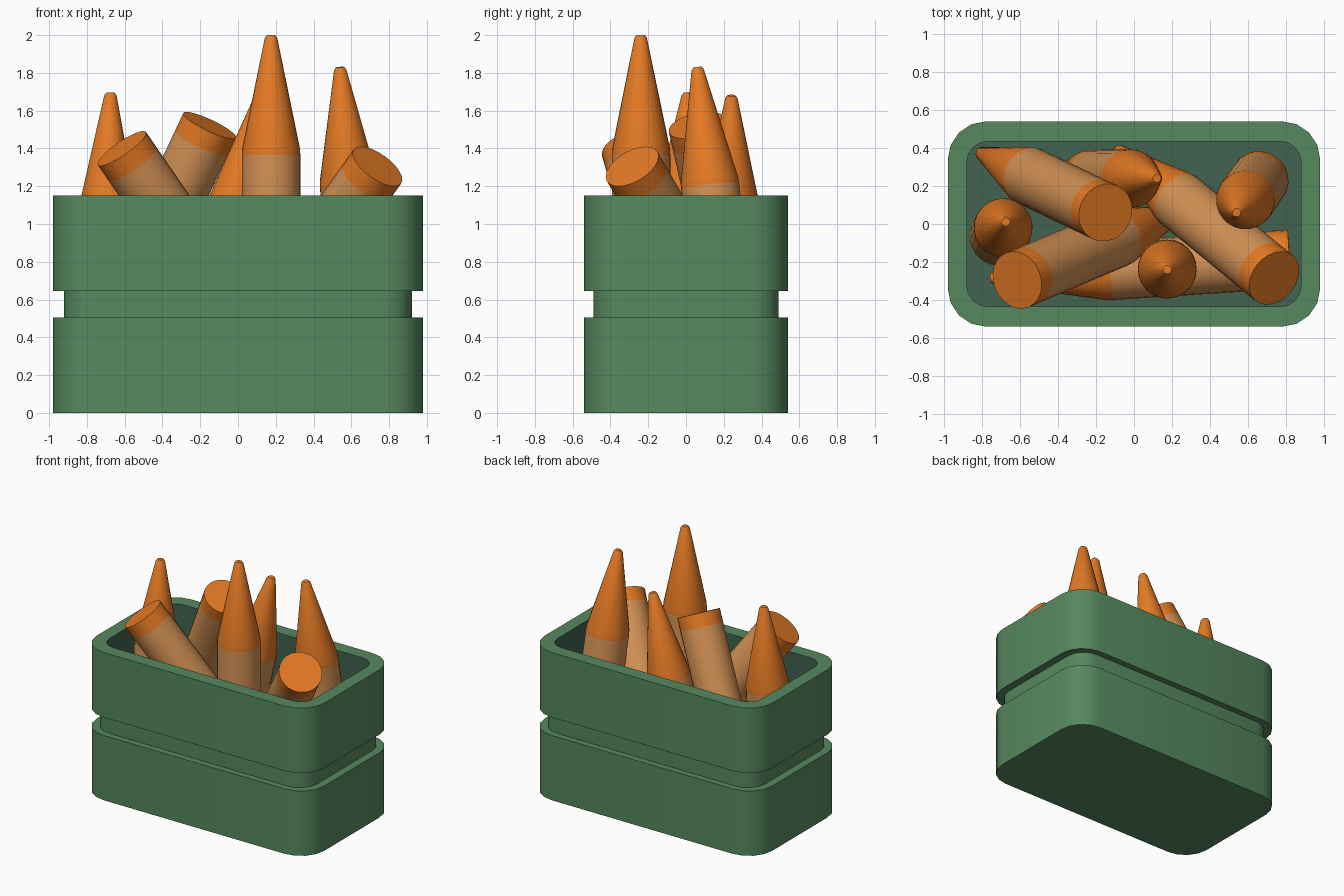
import bpy, bmesh, math
from mathutils import Vector

if "Cube" in bpy.data.objects:
    bpy.data.objects.remove(bpy.data.objects["Cube"])


def material(name, rgb):
    m = bpy.data.materials.new(name)
    m.diffuse_color = (*rgb, 1)
    m.use_nodes = True
    m.node_tree.nodes["Principled BSDF"].inputs["Base Color"].default_value = m.diffuse_color
    return m


green = material("green_box", (0.093, 0.25, 0.115))
dark = material("dark_green_lining", (0.054, 0.122, 0.082))
orange = material("orange_wax", (0.78, 0.195, 0.018))
tan = material("tan_wrapper", (0.65, 0.285, 0.09))


def finish(bm, name, mats):
    bmesh.ops.recalc_face_normals(bm, faces=bm.faces[:])
    me = bpy.data.meshes.new(name)
    bm.to_mesh(me)
    bm.free()
    for m in mats:
        me.materials.append(m)
    ob = bpy.data.objects.new(name, me)
    bpy.context.collection.objects.link(ob)
    bpy.ops.object.select_all(action='DESELECT')
    ob.select_set(True)
    bpy.context.view_layer.objects.active = ob
    bpy.ops.object.shade_smooth_by_angle(angle=math.radians(30))
    return ob


def skin(bm, loops, mat_ids):
    # join consecutive rings and cap both ends
    n = len(loops[0])
    for a, b, m in zip(loops, loops[1:], mat_ids):
        for i in range(n):
            j = (i + 1) % n
            bm.faces.new((a[i], a[j], b[j], b[i])).material_index = m
    bm.faces.new(loops[0][::-1]).material_index = mat_ids[0]
    bm.faces.new(loops[-1]).material_index = mat_ids[-1]


def rounded_ring(bm, hx, hy, r, z, seg=4):
    pts = []
    for k, (sx, sy) in enumerate(((1, 1), (-1, 1), (-1, -1), (1, -1))):
        for s in range(seg + 1):
            a = math.pi / 2 * (k + s / seg)
            pts.append(bm.verts.new((sx * (hx - r) + r * math.cos(a),
                                     sy * (hy - r) + r * math.sin(a), z)))
    return pts


# box with a groove around the middle and an open cavity
outer, groove, inner = (0.98, 0.54, 0.2), (0.92, 0.49, 0.15), (0.88, 0.435, 0.11)
bm = bmesh.new()
stack = [(outer, 0), (outer, 0.505), (groove, 0.505), (groove, 0.645),
         (outer, 0.645), (outer, 1.15), (inner, 1.15), (inner, 0.1)]
skin(bm, [rounded_ring(bm, *s, z) for s, z in stack], [0, 0, 0, 0, 0, 0, 1])
finish(bm, "box", [green, dark])

# crayons: (distance from tip, radius)
LENGTH, R, SIDES = 1.58, 0.155, 24
PROFILE = [(0, 0.022), (0.015, 0.033), (0.6, 0.153), (0.635, R),
           (LENGTH - 0.1, R), (LENGTH, R)]


def crayon(name, top, bottom, tip_up):
    top = Vector(top)
    down = (Vector(bottom) - top).normalized()
    far = top + down * LENGTH
    tip, axis = (top, down) if tip_up else (far, -down)
    q = axis.to_track_quat('Z', 'Y')
    bm = bmesh.new()
    loops = []
    for d, r in PROFILE:
        loops.append([bm.verts.new(tip + q @ Vector((
            r * math.cos(2 * math.pi * i / SIDES),
            r * math.sin(2 * math.pi * i / SIDES), d))) for i in range(SIDES)])
    skin(bm, loops, [0, 0, 0, 1, 0])
    finish(bm, name, [orange, tan])


crayon("crayon_left", (-0.675, 0.01, 1.695), (-0.71, -0.065, 0.1), True)
crayon("crayon_right", (0.54, 0.06, 1.83), (0.66, 0.23, 0.25), True)
crayon("crayon_back", (0.12, 0.24, 1.68), (-0.23, 0.235, 0.13), True)
crayon("crayon_tall", (0.175, -0.24, 2.0), (0.175, -0.235, 0.4), True)
crayon("crayon_flipped_back", (-0.15, 0.06, 1.522), (-0.82, 0.38, 0.1), False)
crayon("crayon_flipped_left", (-0.615, -0.295, 1.4), (0.265, 0.075, 0.12), False)
crayon("crayon_flipped_right", (0.738, -0.285, 1.305), (-0.1, 0.4, 0.13), False)
crayon("crayon_lying", (0.82, -0.185, 0.27), (-0.74, -0.285, 0.25), False)
